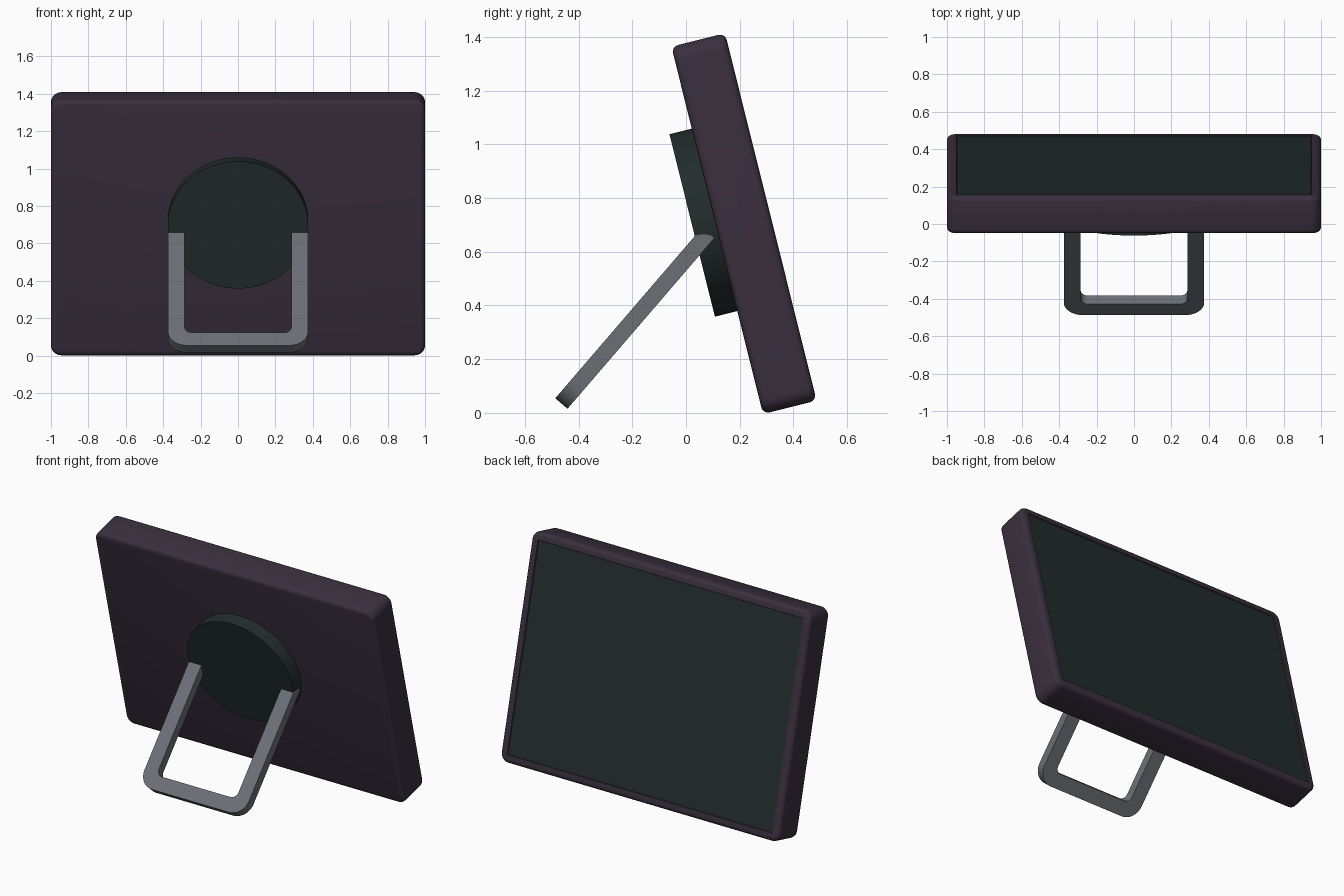
import bpy, bmesh, math
from mathutils import Matrix, Vector

if "Cube" in bpy.data.objects:
    bpy.data.objects.remove(bpy.data.objects["Cube"])


def srgb(r, g, b):
    return [((c / 255 + 0.055) / 1.055) ** 2.4 for c in (r, g, b)] + [1.0]


def material(name, *rgb):
    m = bpy.data.materials.new(name)
    m.diffuse_color = srgb(*rgb)
    m.use_nodes = True
    m.node_tree.nodes["Principled BSDF"].inputs["Base Color"].default_value = m.diffuse_color
    return m


SHELL = material("plum shell", 58, 47, 62)
DARK = material("dark teal", 34, 44, 44)
METAL = material("stand grey", 108, 111, 118)

# Frame of the leaning body: local x across, y to the back, z up the slab
BODY = Matrix.Translation((0, 0.216, 0.705)) @ Matrix.Rotation(math.radians(14), 4, 'X')


def arc(cx, cz, r, a0, a1, n=8):
    return [(cx + r * math.cos(math.radians(a0 + (a1 - a0) * i / n)),
             cz + r * math.sin(math.radians(a0 + (a1 - a0) * i / n))) for i in range(n + 1)]


def rounded_rect(w, h, r):
    x, z = w / 2 - r, h / 2 - r
    return (arc(x, z, r, 0, 90) + arc(-x, z, r, 90, 180)
            + arc(-x, -z, r, 180, 270) + arc(x, -z, r, 270, 360))


def prism(outline, y0, y1):
    """Extrude an xz outline from y0 to y1; returns the mesh and its two caps."""
    bm = bmesh.new()
    face = bm.faces.new([bm.verts.new((x, y0, z)) for x, z in outline])
    ext = bmesh.ops.extrude_face_region(bm, geom=[face])["geom"]
    bmesh.ops.translate(bm, vec=(0, y1 - y0, 0),
                        verts=[g for g in ext if isinstance(g, bmesh.types.BMVert)])
    bmesh.ops.recalc_face_normals(bm, faces=bm.faces)
    return bm


def finish(bm, name, mats, matrix):
    me = bpy.data.meshes.new(name)
    bm.to_mesh(me)
    bm.free()
    ob = bpy.data.objects.new(name, me)
    bpy.context.collection.objects.link(ob)
    for m in mats:
        me.materials.append(m)
    ob.matrix_world = matrix
    bpy.ops.object.select_all(action='DESELECT')
    ob.select_set(True)
    bpy.context.view_layer.objects.active = ob
    bpy.ops.object.shade_smooth_by_angle(angle=math.radians(35))
    return ob


# Slab body with softened rims and a shallow recessed screen on the back
T = 0.103
bm = prism(rounded_rect(2.0, 1.41, 0.055), -T, T)
rims = [e for e in bm.edges if abs(e.verts[0].co.y - e.verts[1].co.y) < 1e-5]
bmesh.ops.bevel(bm, geom=rims, offset=0.025, segments=4, profile=0.5, affect='EDGES')
screen = max(bm.faces, key=lambda f: f.calc_center_median().y)
bmesh.ops.inset_region(bm, faces=[screen], thickness=0.025)
bmesh.ops.inset_region(bm, faces=[screen], thickness=0.003, depth=-0.006)
screen.material_index = 1
finish(bm, "slab_body", [SHELL, DARK], BODY)

# Oval hub on the front of the slab
hub = [(0.375 * math.cos(t), 0.04 + 0.35 * math.sin(t))
       for t in (2 * math.pi * i / 64 for i in range(64))]
finish(prism(hub, -0.189, -T + 0.002), "hub_disc", [DARK], BODY)

# U-shaped stand: local z runs up the leg, y is through its thickness
W, BAR, TOP = 0.375, 0.09, 0.80
inner = W - BAR
u = ([(-W, TOP)] + arc(-W + 0.1, 0.1, 0.1, 180, 270) + arc(W - 0.1, 0.1, 0.1, 270, 360)
     + [(W, TOP), (inner, TOP)]
     + arc(inner - 0.04, BAR + 0.04, 0.04, 0, -90)
     + arc(-inner + 0.04, BAR + 0.04, 0.04, 270, 180) + [(-inner, TOP)])
bm = prism(u, -0.03, 0.03)
# Slanted, slightly rounded upper ends that meet the hub
ends = [f for f in bm.faces if f.normal.z > 0.9 and f.calc_center_median().z > TOP - 0.01]
edges = [e for e in {e for f in ends for e in f.edges}
         if abs(e.verts[0].co.y - e.verts[1].co.y) > 0.01]
bmesh.ops.subdivide_edges(bm, edges=edges, cuts=3)
for v in bm.verts:
    if v.co.z > TOP - 0.01:
        s = v.co.y / 0.03
        v.co.z = TOP + 0.02 * (s + 1) + 0.01 * (1 - s * s)
up = Vector((0, 0.652, 0.758)).normalized()
through = Vector((0, up.z, -up.y))
leg = Matrix((
    (1, 0, 0, 0),
    (0, through.y, up.y, -0.464),
    (0, through.z, up.z, 0.035),
    (0, 0, 0, 1)))
finish(bm, "stand_leg", [METAL], leg)
